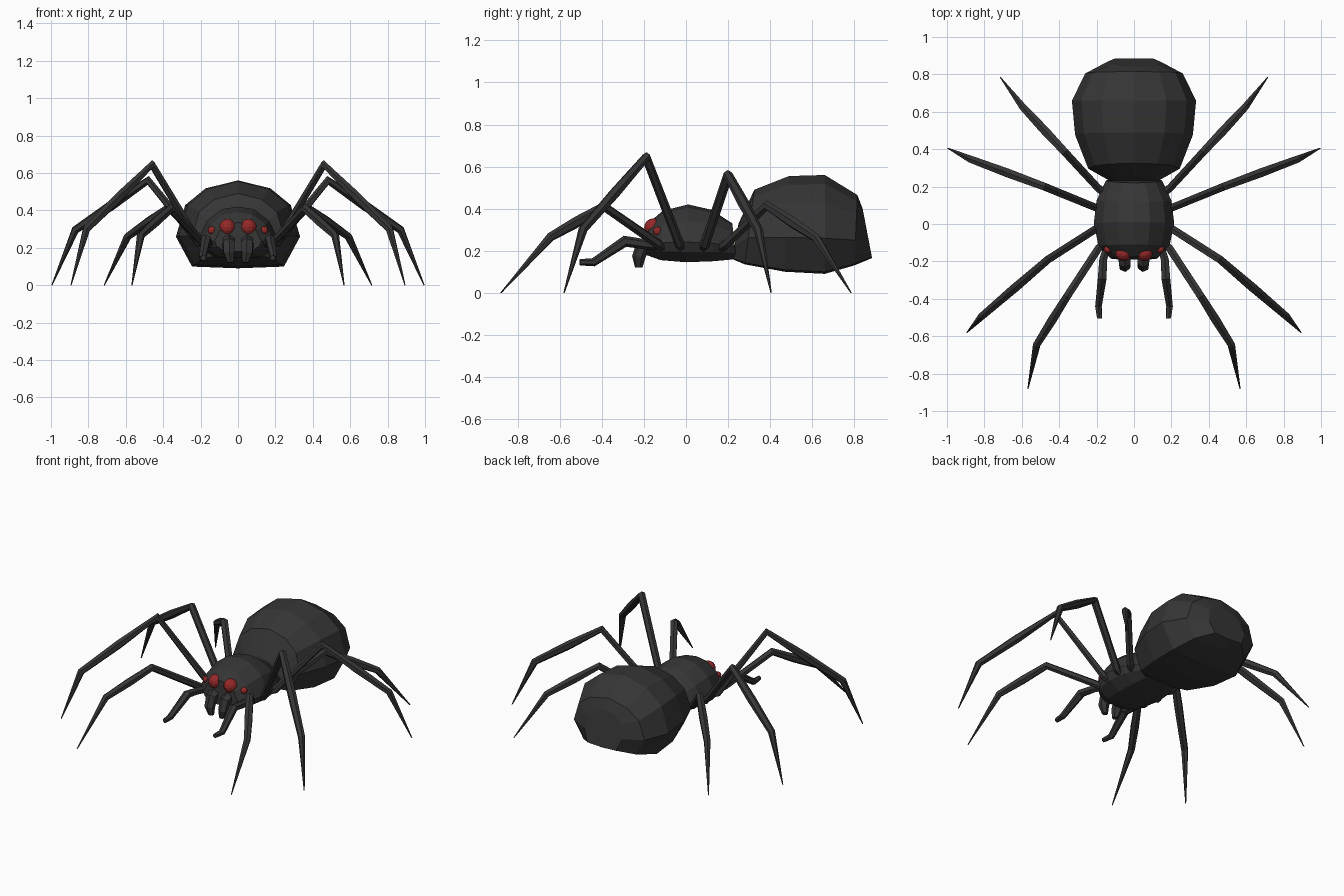
import bpy, bmesh, math
from mathutils import Vector, Matrix

if "Cube" in bpy.data.objects:
    bpy.data.objects.remove(bpy.data.objects["Cube"])


def material(name, rgb):
    m = bpy.data.materials.new(name)
    m.diffuse_color = (*rgb, 1)
    m.use_nodes = True
    m.node_tree.nodes["Principled BSDF"].inputs["Base Color"].default_value = m.diffuse_color
    return m


BLACK = material("charcoal", (0.036, 0.036, 0.036))
RED = material("dark red", (0.30, 0.022, 0.022))


def finish(bm, name, mat, mirror=False):
    bmesh.ops.recalc_face_normals(bm, faces=bm.faces)
    me = bpy.data.meshes.new(name)
    bm.to_mesh(me)
    bm.free()
    me.materials.append(mat)
    ob = bpy.data.objects.new(name, me)
    bpy.context.collection.objects.link(ob)
    if mirror:
        ob.modifiers.new("mirror", 'MIRROR').use_mirror_merge = False
    return ob


def loft(name, rings, mat, mirror=False):
    """Skin a list of equal-length point rings and cap both ends."""
    bm = bmesh.new()
    loops = [[bm.verts.new(p) for p in r] for r in rings]
    n = len(loops[0])
    for a, b in zip(loops, loops[1:]):
        for i in range(n):
            j = (i + 1) % n
            bm.faces.new((a[i], a[j], b[j], b[i]))
    bm.faces.new(loops[0])
    bm.faces.new(loops[-1])
    return finish(bm, name, mat, mirror)


def body(name, half, sections):
    """Loft along y; each section is bottom y, top y, half width, bottom z, top z."""
    profile = half + [(-x, z) for x, z in reversed(half) if x > 0]
    rings = []
    for y0, y1, w, z0, z1 in sections:
        rings.append([(x * w, y0 + (y1 - y0) * z, z0 + (z1 - z0) * z) for x, z in profile])
    return loft(name, rings, BLACK)


def limb(name, points, radii, sides=6):
    """Tapered, jointed tube, mirrored to the other side."""
    pts = [Vector(p) for p in points]
    side = (pts[-1] - pts[0]).cross(Vector((0, 0, 1))).normalized()
    rings = []
    for i, p in enumerate(pts):
        before = (p - pts[max(i - 1, 0)]).normalized()
        after = (pts[min(i + 1, len(pts) - 1)] - p).normalized()
        up = side.cross((before + after).normalized()).normalized()
        ring = []
        for k in range(sides):
            a = 2 * math.pi * (k + 0.5) / sides
            ring.append(p + radii[i] * (math.cos(a) * side + math.sin(a) * up))
        rings.append(ring)
    return loft(name, rings, BLACK, True)


def eye(name, center, r):
    bm = bmesh.new()
    bmesh.ops.create_uvsphere(bm, u_segments=12, v_segments=8, radius=r,
                              matrix=Matrix.Translation(center))
    return finish(bm, name, RED, True)


# Abdomen: flat-bottomed, widest low down, sloping rear
body("abdomen",
     [(0, 1), (0.52, 0.91), (0.85, 0.72), (1, 0.36), (0.74, 0.02), (0, 0)],
     [(0.22, 0.25, 0.13, 0.16, 0.33),
      (0.28, 0.325, 0.245, 0.135, 0.49),
      (0.47, 0.49, 0.315, 0.10, 0.555),
      (0.66, 0.66, 0.332, 0.09, 0.56),
      (0.80, 0.815, 0.26, 0.13, 0.465),
      (0.885, 0.84, 0.14, 0.165, 0.40)])

# Head and thorax in one faceted shell
body("thorax",
     [(0, 1), (0.4, 0.95), (0.78, 0.72), (1, 0.35), (0.9, 0.18), (0.55, 0), (0, 0)],
     [(0.24, 0.22, 0.15, 0.16, 0.33),
      (0.13, 0.12, 0.20, 0.15, 0.395),
      (0.0, 0.01, 0.215, 0.145, 0.42),
      (-0.12, -0.11, 0.19, 0.155, 0.39),
      (-0.19, -0.175, 0.125, 0.18, 0.335)])

# Legs: hip root, hip, knee, ankle, tip
LEGS = {
    "front_leg": [(0.12, -0.08, 0.20), (0.19, -0.13, 0.23), (0.36, -0.39, 0.41),
                  (0.52, -0.645, 0.265), (0.567, -0.88, 0.0)],
    "second_leg": [(0.13, -0.01, 0.20), (0.21, -0.03, 0.23), (0.46, -0.19, 0.645),
                   (0.81, -0.49, 0.30), (0.893, -0.58, 0.0)],
    "third_leg": [(0.13, 0.07, 0.20), (0.21, 0.09, 0.23), (0.48, 0.20, 0.56),
                  (0.87, 0.345, 0.295), (0.995, 0.405, 0.0)],
    "rear_leg": [(0.12, 0.14, 0.20), (0.19, 0.19, 0.23), (0.37, 0.385, 0.415),
                 (0.59, 0.62, 0.26), (0.715, 0.785, 0.0)],
}
for name, (root, hip, knee, ankle, tip) in LEGS.items():
    mid = Vector(knee).lerp(Vector(ankle), 0.5)
    limb(name, [root, hip, knee, mid, ankle, tip],
         [0.025, 0.023, 0.024, 0.027, 0.022, 0.003])

# Feelers beside the mouth
limb("feeler", [(0.14, -0.11, 0.22), (0.165, -0.19, 0.23), (0.17, -0.29, 0.245),
                (0.19, -0.44, 0.145), (0.185, -0.505, 0.145)],
     [0.022, 0.024, 0.027, 0.02, 0.015])

# Fangs
limb("fang", [(0.05, -0.14, 0.25), (0.05, -0.205, 0.225), (0.05, -0.225, 0.17),
              (0.04, -0.225, 0.12)],
     [0.035, 0.036, 0.032, 0.018])

# Eyes: large front pair and small outer pairs
eye("main_eye", (0.056, -0.155, 0.31), 0.044)
eye("outer_eye", (0.14, -0.135, 0.293), 0.021)
